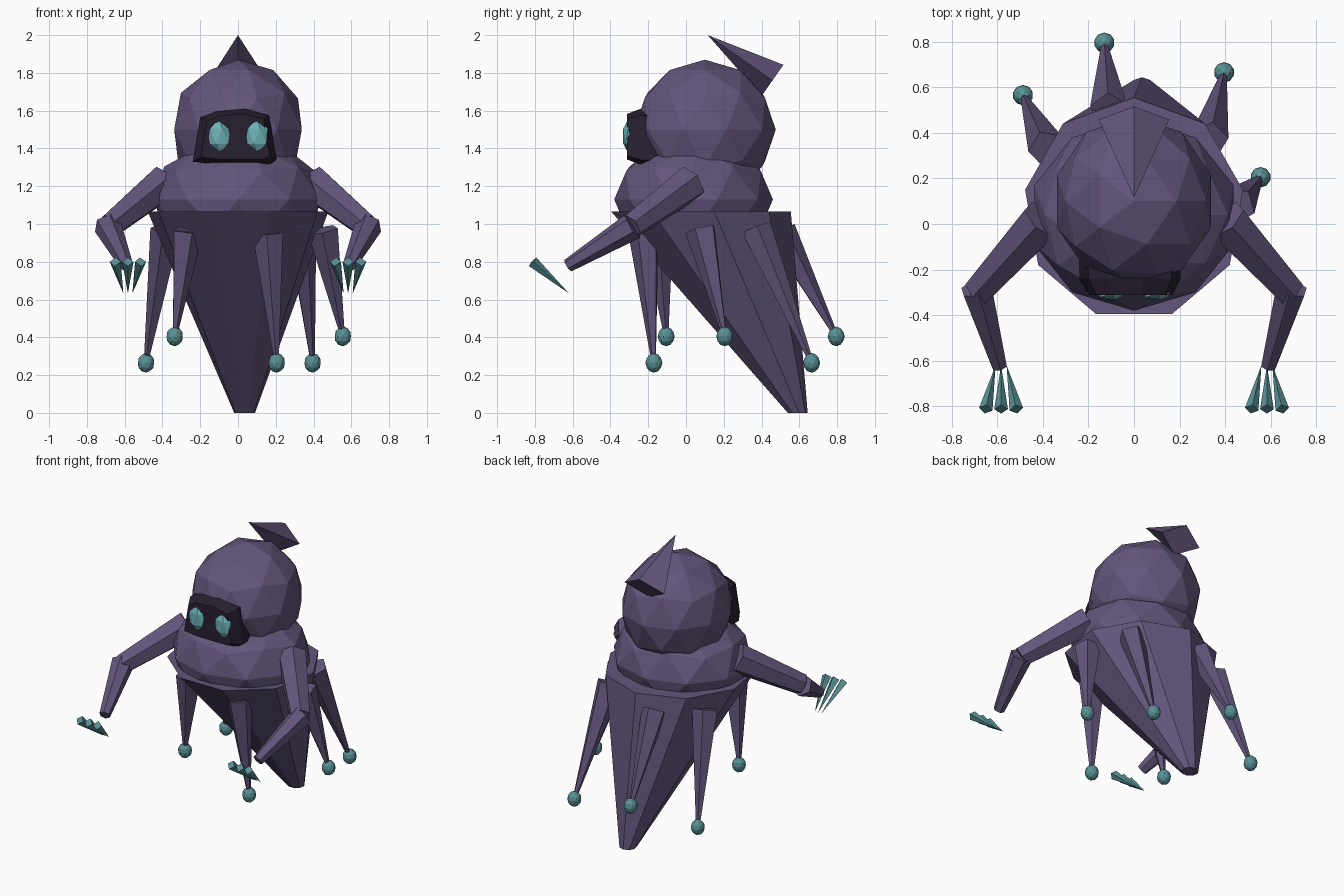
import bpy, bmesh, math
from mathutils import Vector, Matrix

if "Cube" in bpy.data.objects:
    bpy.data.objects.remove(bpy.data.objects["Cube"])


def material(name, rgb):
    m = bpy.data.materials.new(name)
    m.diffuse_color = (*rgb, 1)
    m.use_nodes = True
    m.node_tree.nodes["Principled BSDF"].inputs["Base Color"].default_value = m.diffuse_color
    return m


CLOTH = material("cloth", (0.125, 0.092, 0.2))
DARK = material("dark_face", (0.02, 0.014, 0.03))
GLOW = material("glow", (0.15, 0.44, 0.48))
TEAL = material("teal", (0.1, 0.28, 0.3))


def finish(name, bm, mat):
    bmesh.ops.recalc_face_normals(bm, faces=bm.faces)
    me = bpy.data.meshes.new(name)
    bm.to_mesh(me)
    bm.free()
    me.materials.append(mat)
    ob = bpy.data.objects.new(name, me)
    bpy.context.collection.objects.link(ob)
    return ob


def ball(name, centre, radii, mat, subdiv=2):
    bm = bmesh.new()
    bmesh.ops.create_icosphere(bm, subdivisions=subdiv, radius=1)
    bmesh.ops.scale(bm, vec=radii, verts=bm.verts)
    bmesh.ops.translate(bm, vec=centre, verts=bm.verts)
    return finish(name, bm, mat)


def taper(name, a, b, ra, rb, sides, mat, turn=0.0, squash=(1, 1, 1)):
    """Tapered prism from point a to point b."""
    a, b = Vector(a), Vector(b)
    axis = b - a
    bm = bmesh.new()
    bmesh.ops.create_cone(bm, cap_ends=True, segments=sides, radius1=ra,
                          radius2=rb, depth=axis.length)
    place = (Matrix.Translation((a + b) / 2)
             @ axis.to_track_quat('Z', 'Y').to_matrix().to_4x4()
             @ Matrix.Diagonal((*squash, 1)) @ Matrix.Rotation(turn, 4, 'Z'))
    bmesh.ops.transform(bm, matrix=place, verts=bm.verts)
    bmesh.ops.remove_doubles(bm, verts=bm.verts, dist=1e-5)
    return finish(name, bm, mat)


# Head and shoulders
ball("head", (0, 0.1, 1.5), (0.355, 0.375, 0.37), CLOTH)
ball("shoulders", (0, 0.04, 1.13), (0.46, 0.42, 0.33), CLOTH)

# Skirt: nine-sided cone swept back to a narrow foot
bm = bmesh.new()
rings = []
for cx, cy, z, rx, ry in ((0.035, 0.59, 0, 0.056, 0.054), (0, 0.065, 1.065, 0.485, 0.49)):
    angles = [math.radians(90 + 40 * i) for i in range(9)]
    rings.append([bm.verts.new((cx + rx * math.cos(t), cy + ry * math.sin(t), z)) for t in angles])
for i in range(9):
    j = (i + 1) % 9
    bm.faces.new((rings[0][i], rings[0][j], rings[1][j], rings[1][i]))
for ring in rings:
    bm.faces.new(ring)
finish("skirt", bm, CLOTH)

# Hood peak: four-sided spike pointing up and forward
taper("hood_peak", (0, 0.458, 1.76), (0, 0.115, 2.0), 0.101, 0, 4, CLOTH,
      squash=(1.53, 1, 1))

# Face opening: outline extruded to a smaller front
outline = [(-0.24, 1.33), (-0.2, 1.565), (-0.12, 1.595), (0.04, 1.61),
           (0.165, 1.575), (0.205, 1.34), (0.165, 1.315), (-0.1, 1.315)]
bm = bmesh.new()
for y, k in ((-0.15, 1), (-0.24, 1), (-0.312, 0.82)):
    for x, z in outline:
        bm.verts.new((x * k, y, 1.46 + (z - 1.46) * k))
bmesh.ops.convex_hull(bm, input=bm.verts)
finish("face_opening", bm, DARK)

# Paired parts: eyes, arms and claws
for s, side in ((-1, "left"), (1, "right")):
    ball(f"eye_{side}", (s * 0.1, -0.305, 1.465), (0.066, 0.032, 0.09), GLOW, 1)
    elbow = (s * 0.685, -0.295, 0.985)
    taper(f"upper_arm_{side}", (s * 0.4, 0.02, 1.215), elbow, 0.1, 0.07, 6, CLOTH)
    taper(f"forearm_{side}", (s * 0.69, -0.28, 0.99), (s * 0.59, -0.625, 0.78),
          0.074, 0.036, 6, CLOTH)
    for k in (-1, 0, 1):
        taper(f"claw_{side}_{k + 2}", (s * 0.583 + k * 0.067, -0.812, 0.8),
              (s * 0.583 + k * 0.024, -0.62, 0.633), 0.03, 0, 4, TEAL)

# Hanging tatters: root on the skirt, bead at the tip
tatters = [((0.16, -0.22, 0.95), (0.205, -0.17, 0.265)),
           ((0.45, 0.08, 0.97), (0.555, 0.205, 0.405)),
           ((0.33, 0.37, 0.98), (0.395, 0.665, 0.265)),
           ((-0.11, 0.5, 0.96), (-0.13, 0.795, 0.405)),
           ((-0.38, 0.33, 0.97), (-0.487, 0.565, 0.265)),
           ((-0.27, -0.15, 0.96), (-0.335, -0.105, 0.405))]
for i, (root, tip) in enumerate(tatters, 1):
    taper(f"tatter_{i}", root, tip, 0.085, 0.012, 5, CLOTH)
    ball(f"bead_{i}", tip, (0.045, 0.045, 0.052), TEAL)
